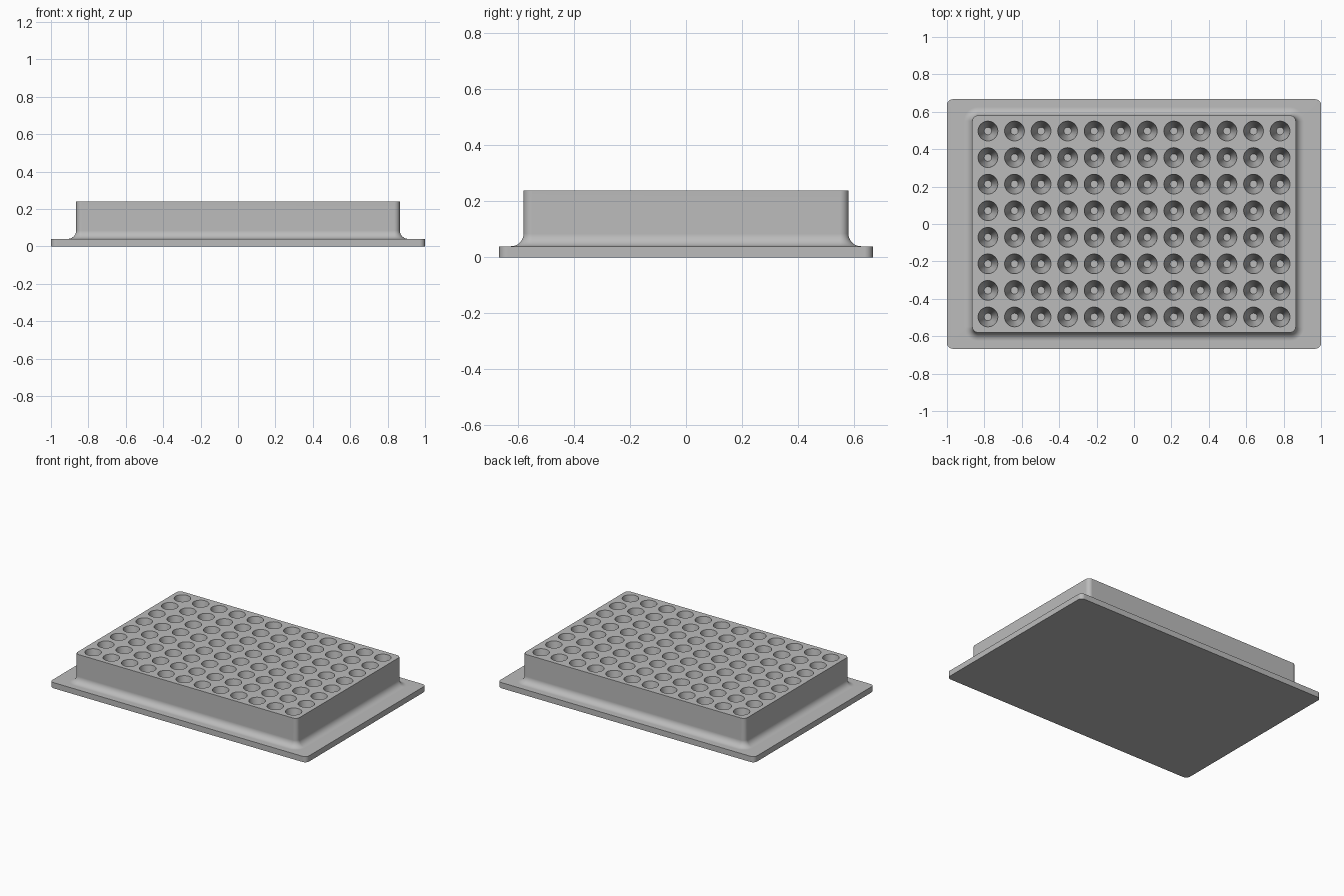
import bpy, bmesh
from math import sin, cos, pi
from mathutils import Matrix

cube = bpy.data.objects.get("Cube")
if cube:
    bpy.data.objects.remove(cube, do_unlink=True)

FLANGE_X, FLANGE_Y, FLANGE_TOP = 1.0, 0.667, 0.04
BODY_X, BODY_Y, BODY_TOP = 0.865, 0.58, 0.24
CORNER, FILLET = 0.03, 0.045
COLUMNS, ROWS, PITCH = 12, 8, 0.142
WELL_TOP, WELL_BOTTOM, WELL_DEPTH = 0.053, 0.02, 0.2

grey = bpy.data.materials.new("plain grey")
grey.use_nodes = True
colour = (0.5, 0.5, 0.5, 1)
grey.diffuse_color = colour
grey.node_tree.nodes["Principled BSDF"].inputs["Base Color"].default_value = colour


def rounded_ring(bm, hx, hy, r, z, steps=8):
    """Rounded rectangle of vertices at height z."""
    ring = []
    for quarter, (sx, sy) in enumerate([(1, 1), (-1, 1), (-1, -1), (1, -1)]):
        for i in range(steps + 1):
            a = (quarter + i / steps) * pi / 2
            ring.append(bm.verts.new((sx * (hx - r) + r * cos(a),
                                      sy * (hy - r) + r * sin(a), z)))
    return ring


def make_object(name, bm):
    bmesh.ops.recalc_face_normals(bm, faces=bm.faces)
    mesh = bpy.data.meshes.new(name)
    bm.to_mesh(mesh)
    bm.free()
    mesh.materials.append(grey)
    obj = bpy.data.objects.new(name, mesh)
    bpy.context.collection.objects.link(obj)
    return obj


# Plate: flange, curved fillet and raised block lofted as one solid
bm = bmesh.new()
rings = [rounded_ring(bm, FLANGE_X, FLANGE_Y, CORNER, z) for z in (0, FLANGE_TOP)]
for i in range(9):
    a = i / 8 * pi / 2
    out = FILLET * (1 - sin(a))
    rings.append(rounded_ring(bm, BODY_X + out, BODY_Y + out, CORNER + out,
                              FLANGE_TOP + FILLET * (1 - cos(a))))
rings.append(rounded_ring(bm, BODY_X, BODY_Y, CORNER, BODY_TOP))
for low, high in zip(rings, rings[1:]):
    for i in range(len(low)):
        j = (i + 1) % len(low)
        bm.faces.new((low[i], low[j], high[j], high[i]))
bm.faces.new(rings[0])
bm.faces.new(rings[-1])
plate = make_object("well_plate", bm)

# Tapered wells: one cutter holding the whole grid
bm = bmesh.new()
above = 0.02
mouth = WELL_TOP + (WELL_TOP - WELL_BOTTOM) * above / WELL_DEPTH
for col in range(COLUMNS):
    for row in range(ROWS):
        place = Matrix.Translation(((col - (COLUMNS - 1) / 2) * PITCH,
                                    (row - (ROWS - 1) / 2) * PITCH,
                                    BODY_TOP + (above - WELL_DEPTH) / 2))
        bmesh.ops.create_cone(bm, cap_ends=True, segments=32, radius1=WELL_BOTTOM,
                              radius2=mouth, depth=WELL_DEPTH + above, matrix=place)
cutter = make_object("well_cutter", bm)
cutter.hide_render = True

cut = plate.modifiers.new("wells", 'BOOLEAN')
cut.operation = 'DIFFERENCE'
cut.solver = 'EXACT'
cut.object = cutter
bpy.ops.object.select_all(action='DESELECT')
plate.select_set(True)
bpy.context.view_layer.objects.active = plate
bpy.ops.object.modifier_apply(modifier=cut.name)
bpy.data.objects.remove(cutter, do_unlink=True)

# Smooth curves, crisp rims, flat large faces
bpy.ops.object.shade_smooth_by_angle(angle=pi / 6)
weighted = plate.modifiers.new("flat_faces", 'WEIGHTED_NORMAL')
weighted.keep_sharp = True
